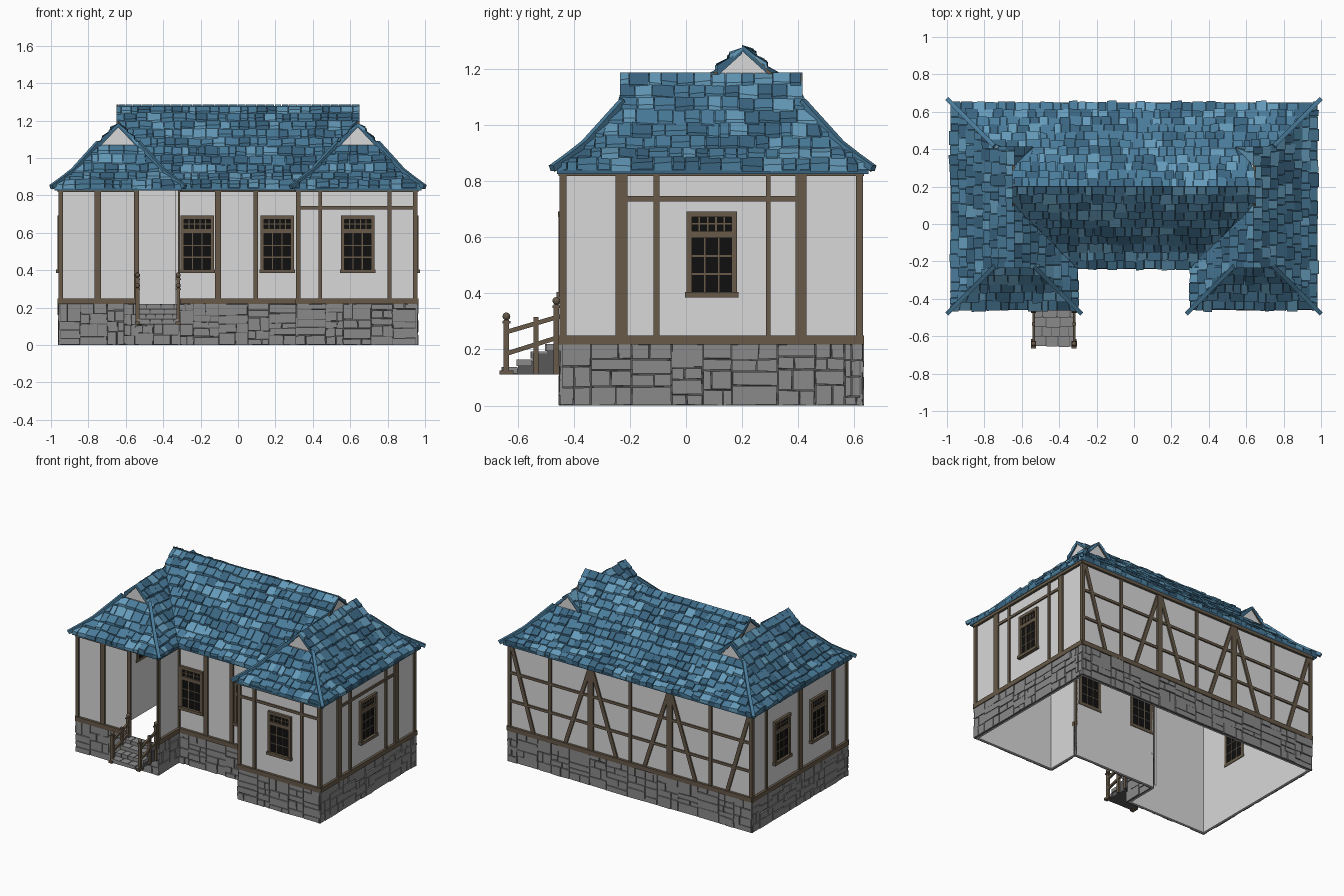
import bpy, bmesh, math, random
from mathutils import Vector

if "Cube" in bpy.data.objects:
    bpy.data.objects.remove(bpy.data.objects["Cube"])
random.seed(7)

def srgb(r, g, b):
    return tuple((c / 255 / 12.92) if c < 11 else ((c / 255 + .055) / 1.055) ** 2.4 for c in (r, g, b)) + (1,)

PALETTE = {"plaster": (216, 216, 216), "timber": (103, 90, 73), "stone": (138, 138, 138),
           "dark stone": (88, 88, 88), "black glass": (16, 16, 16), "light blue tile": (101, 155, 186),
           "mid blue tile": (74, 124, 155), "deep blue tile": (58, 101, 129)}
NAMES = list(PALETTE)
MATS = []
for n, c in PALETTE.items():
    m = bpy.data.materials.new(n)
    m.diffuse_color = srgb(*c)
    m.use_nodes = True
    m.node_tree.nodes["Principled BSDF"].inputs["Base Color"].default_value = m.diffuse_color
    MATS.append(m)
PLASTER, TIMBER, STONE, DARK, GLASS, LIGHT, MID, DEEP = range(8)

class Part:
    """Collects six-sided blocks into one named mesh object."""
    def __init__(self, name):
        self.name, self.bm = name, bmesh.new()
    def hexa(self, pts, mat):
        v = [self.bm.verts.new(p) for p in pts]
        for f in ((3, 2, 1, 0), (4, 5, 6, 7), (0, 1, 5, 4), (1, 2, 6, 5), (2, 3, 7, 6), (3, 0, 4, 7)):
            self.bm.faces.new([v[i] for i in f]).material_index = mat
    def box(self, x0, x1, y0, y1, z0, z1, mat):
        self.hexa([(x, y, z) for z in (z0, z1) for x, y in ((x0, y0), (x1, y0), (x1, y1), (x0, y1))], mat)
    def beam(self, p, q, w, h, mat):
        p, q = Vector(p), Vector(q)
        d = (q - p).normalized()
        s = d.cross(Vector((0, 0, 1))).normalized() * w / 2
        u = s.cross(d).normalized() * h / 2
        self.hexa([e + a * s + b * u for e in (p, q) for a, b in ((-1, -1), (1, -1), (1, 1), (-1, 1))], mat)
    def panel(self, face, c0, c1, z0, z1, n0, n1, mat):
        self.hexa([face(c, z, n) for n in (n0, n1) for c, z in ((c0, z0), (c1, z0), (c1, z1), (c0, z1))], mat)
    def done(self):
        bmesh.ops.recalc_face_normals(self.bm, faces=self.bm.faces[:])
        me = bpy.data.meshes.new(self.name)
        self.bm.to_mesh(me)
        for m in MATS:
            me.materials.append(m)
        bpy.context.collection.objects.link(bpy.data.objects.new(self.name, me))

def face_on(axis, base, sign):
    if axis == 'x':
        return lambda c, z, n: Vector((c, base + sign * n, z))
    return lambda c, z, n: Vector((base + sign * n, c, z))

# U-shaped plan: name -> (face, from, to)
X, YF, YR, YB, XI = .948, -.438, -.2, .618, .322
FACES = {"left_wing_front": (face_on('x', YF, -1), -X, -.54),
         "left_wing_inner": (face_on('y', -XI, 1), YF, YR),
         "recess": (face_on('x', YR, -1), -XI, XI),
         "right_wing_inner": (face_on('y', XI, -1), YF, YR),
         "right_wing_front": (face_on('x', YF, -1), XI, X),
         "right": (face_on('y', X, 1), YF, YB),
         "back": (face_on('x', YB, 1), -X, X),
         "left": (face_on('y', -X, -1), YF, YB)}
SILL = (face_on('x', YF, -1), -.54, -XI)

# vertical posts (centre, width), windows (centre), mid rails (from, to, z)
POSTS = {"left_wing_front": [(-.75, .037), (-.546, .022)],
         "recess": [(-.107, .03), (.095, .026)],
         "right_wing_front": [(.44, .02), (.81, .02)],
         "right": [(-.23, .042), (-.105, .02), (.293, .017), (.41, .04)],
         "left": [(.46, .02), (.08, .042), (-.29, .03)],
         "back": [(x, .022) for x in (-.63, 0, .63)] + [(-.31, .04), (.31, .04)]}
WINDOWS = {"recess": [-.218, .21], "right_wing_front": [.64], "right": [.092], "left": [.29, -.12]}
RAILS = {"right_wing_front": [(XI, X, .733)], "right": [(-.21, .39, .737)],
         "back": [(-X, X, .63), (-X, X, .43)]}

# plaster shell (open underneath, open doorway)
walls = Part("plaster_walls")
for f, a, b in FACES.values():
    walls.panel(f, a, b, 0, .845, -.012, 0, PLASTER)
walls.panel(*SILL, 0, .2, -.012, 0, PLASTER)
walls.done()

# timber frame
frame = Part("timber_frame")
for name, (f, a, b) in FACES.items():
    frame.panel(f, a - .012, b + .012, .218, .25, 0, .017, TIMBER)
    frame.panel(f, a - .012, b + .012, .818, .845, 0, .017, TIMBER)
    ends = [(a, .024), (b, .024)] if name != "recess" else []
    for c, w in POSTS.get(name, []) + ends:
        frame.panel(f, c - w / 2, c + w / 2, .24, .83, 0, .012, TIMBER)
    for c0, c1, z in RAILS.get(name, []):
        frame.panel(f, c0, c1, z - .009, z + .009, 0, .009, TIMBER)
back = FACES["back"][0]
for top, foot in ((.93, .76), (.32, .51), (.30, .11), (-.30, -.11), (-.32, -.51), (-.93, -.76)):
    frame.hexa([back(c, z, n) for n in (0, .01) for c, z in
                ((foot - .014, .245), (foot + .014, .245), (top + .014, .82), (top - .014, .82))], TIMBER)
frame.done()

# windows: dark pane, frame, transom lights above a 3 x 3 sash
windows = Part("windows")
for name, centres in WINDOWS.items():
    f = FACES[name][0]
    for c in centres:
        bar = lambda u0, u1, z0, z1, n=.014: windows.panel(f, c + u0, c + u1, z0, z1, -.016, n, TIMBER)
        windows.panel(f, c - .085, c + .085, .4, .68, -.014, .005, GLASS)
        bar(-.09, -.07, .395, .69, .017)
        bar(.07, .09, .395, .69, .017)
        bar(-.09, .09, .672, .692, .018)
        bar(-.095, .095, .385, .405, .024)
        bar(-.08, .08, .597, .622, .016)
        for i in (1, 2):
            bar(-.074 + i * .0493 - .003, -.074 + i * .0493 + .003, .4, .6, .009)
            bar(-.08, .08, .405 + i * .064 - .003, .405 + i * .064 + .003, .009)
        for i in range(1, 5):
            bar(-.074 + i * .0296 - .003, -.074 + i * .0296 + .003, .615, .68, .009)
        bar(-.08, .08, .645, .65, .009)
windows.done()

# rough stone base
base = Part("stone_base")
for f, a, b in list(FACES.values()) + [SILL]:
    a, b = a - .012, b + .012
    base.panel(f, a, b, 0, .22, 0, .004, DARK)
    c = a
    while c < b - .002:
        c1 = c + random.uniform(.09, .17)
        c1 = b if b - c1 < .05 else c1
        z = 0
        while z < .215:
            z1 = z + random.uniform(.03, .075)
            z1 = .22 if .22 - z1 < .025 else z1
            m = c + (c1 - c) * random.uniform(.3, .7)
            for u0, u1 in random.choice((((c, c1),), ((c, m), (m, c1)), ((c, m), (m, c1)))):
                j = lambda: random.uniform(.0005, .004)
                n = random.uniform(.009, .016)
                base.hexa([f(u, w, h) for h in (0, n) for u, w in
                           ((u0 + j(), z + j()), (u1 - j(), z + j()), (u1 - j(), z1 - j()), (u0 + j(), z1 - j()))], STONE)
            z = z1
        c = c1
base.done()

# roof height as a function of distance in from the eave (slightly flared)
CURVE = [(-.05, .81), (0, .84), (.1, .918), (.23, 1.062), (.34, 1.178), (.46, 1.286)]
def height(d):
    for (d0, z0), (d1, z1) in zip(CURVE, CURVE[1:]):
        if d <= d1:
            break
    return z0 + (z1 - z0) * (d - d0) / (d1 - d0)

# each slope: (point from along/in distances, first d, last d, low end, high end)
front_end = lambda d: -.46 + min(d, .225)
SLOPES = [(lambda u, d: (u, .65 - d), 0, .24, lambda d: d - .98, lambda d: .98 - d),
          (lambda u, d: (u, .65 - d), .24, .45, lambda d: -min(.3 + d, .65), lambda d: min(.3 + d, .65)),
          (lambda u, d: (u, -.24 + d), 0, .44, lambda d: -min(.3 + d, .65), lambda d: min(.3 + d, .65))]
for s in (-1, 1):
    SLOPES += [(lambda u, d, s=s: (s * (.98 - d), u), 0, .34, front_end, lambda d: .65 - min(d, .235)),
               (lambda u, d, s=s: (s * (.3 + d), u), 0, .34, front_end, lambda d: -.235 + d),
               (lambda u, d, s=s: (s * (.3 + d), u), .24, .34, lambda d: .65 - d, lambda d: .415),
               (lambda u, d, s=s: (s * u, -.46 + d), 0, .23, lambda d: .3 + d, lambda d: .98 - d)]

deck, tiles = Part("roof_deck"), Part("roof_tiles")
for pos, d0, d1, lo, hi in SLOPES:
    P = lambda u, d, lift: (*pos(u, d), height(d) + lift)
    rows = max(2, round((d1 - d0) / .043))
    step = (d1 - d0) / rows
    for r in range(rows):
        a = d0 + r * step
        b = a + step
        deck.hexa([P(u, d, h) for h in (-.014, 0) for u, d in ((lo(a), a), (hi(a), a), (hi(b), b), (lo(b), b))], DEEP)
        t = min(b + step * .3, d1)
        u = min(lo(a), lo(t)) - random.uniform(0, .03)
        end = max(hi(a), hi(t))
        while u < end:
            v = u + random.uniform(.035, .08)
            clamp = lambda w, d: max(lo(d), min(hi(d), w))
            e = a + random.uniform(-.009, .004)
            k, g = random.uniform(.017, .03), .0015
            q = [(clamp(u + g, a), e), (clamp(v - g, a), e + random.uniform(-.003, .003)),
                 (clamp(v - g, t), t), (clamp(u + g, t), t)]
            if q[1][0] - q[0][0] > .006 or q[2][0] - q[3][0] > .006:
                mat = random.choices((LIGHT, MID, DEEP), (2, 5, 3))[0]
                tiles.hexa([P(*c, -.002) for c in q] +
                           [P(*c, h) for c, h in zip(q, (k, k + random.uniform(-.005, .005), .008, .008))], mat)
            u = v
deck.done()
tiles.done()

# hip caps running up every outside corner
hips = Part("hip_caps")
STEPS = [-.018, .04, .1, .165, .235]
for s in (-1, 1):
    for fx, fy in ((lambda d: .98 - d, lambda d: -.46 + d), (lambda d: .98 - d, lambda d: .65 - d),
                   (lambda d: .3 + d, lambda d: -.46 + d)):
        pts = [(s * fx(d), fy(d), height(d) + .016) for d in STEPS]
        for p, q in zip(pts, pts[1:]):
            hips.beam(p, q, .022, .022, MID)
hips.done()

# small vertical gables with barge boards at the ridge ends
gables = Part("gablets")
def gablet(f, c, half, z0, z1):
    gables.hexa([f(u, z, n) for n in (-.01, 0) for u, z in
                 ((c - half, z0), (c + half, z0), (c + .001, z1), (c - .001, z1))], PLASTER)
    for k in (-1, 1):
        gables.hexa([f(c + k * u, z, n) for n in (-.004, .008) for u, z in
                     ((half + .004, z0), (half - .012, z0), (0, z1 - .014), (0, z1 + .004))], TIMBER)
for s in (-1, 1):
    gablet(face_on('x', -.226, -1), s * .64, .1, 1.07, 1.178)
    gablet(face_on('x', .405, 1), s * .64, .1, 1.07, 1.178)
    gablet(face_on('y', s * .641, s), .203, .115, 1.17, 1.276)
gables.done()

# stone steps up to the doorway
steps = Part("entrance_steps")
for i in range(4):
    y0, z1 = -.655 + i * .052, .138 + i * .027
    steps.box(-.53, -.325, y0 + .004, -.44, .11, z1 - .006, DARK)
    x = -.54
    while x < -.325:
        x1 = min(x + random.uniform(.045, .08), -.315)
        steps.box(x + .002, x1 - .002, y0 + random.uniform(-.004, .003), y0 + .055, z1 - .024, z1, STONE)
        x = x1
steps.done()

# stair railings with ball-topped newels
rails = Part("stair_railings")
for x in (-.537, -.32):
    for y, top, w in ((-.64, .305, .02), (-.535, .315, .018), (-.462, .36, .02)):
        rails.box(x - w / 2, x + w / 2, y - w / 2, y + w / 2, .11, top, TIMBER)
        if w == .02:
            rails.box(x - .014, x + .014, y - .014, y + .014, top - .012, top - .004, TIMBER)
            ball = bmesh.ops.create_uvsphere(rails.bm, u_segments=10, v_segments=6, radius=.014)
            bmesh.ops.translate(rails.bm, verts=ball["verts"], vec=(x, y, top + .013))
            for fc in {fc for v in ball["verts"] for fc in v.link_faces}:
                fc.material_index = TIMBER
    rails.box(x - .013, x + .013, -.665, -.615, .11, .125, TIMBER)
    for za, zb in ((.262, .318), (.185, .245)):
        rails.beam((x, -.64, za), (x, -.45, zb), .014, .016, TIMBER)
rails.done()
